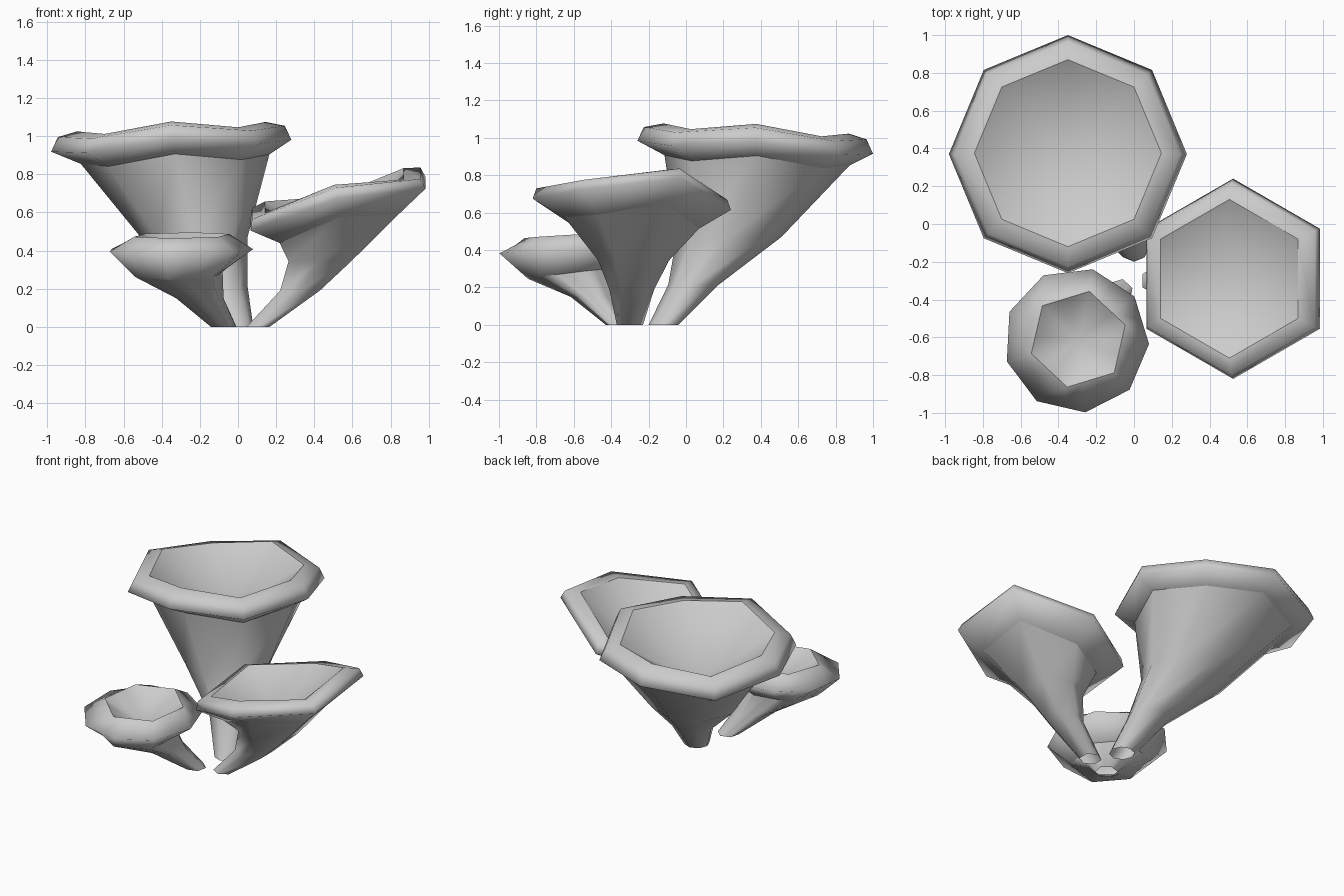
import bpy
import math

if "Cube" in bpy.data.objects:
    bpy.data.objects.remove(bpy.data.objects["Cube"])


def ring(c, r, sides, samples, phase, slope=(0, 0), wobble=0):
    """Points along a regular polygon, tilted by slope, alternately raised."""
    pts = []
    for i in range(samples):
        t = 2 * math.pi * i / samples
        step = 2 * math.pi / sides
        local = (t + 1e-6) % step - step / 2
        d = r * math.cos(step / 2) / math.cos(local)
        dx = d * math.cos(t + math.radians(phase))
        dy = d * math.sin(t + math.radians(phase))
        dz = slope[0] * dx + slope[1] * dy + wobble * math.cos(sides // 2 * t)
        pts.append((c[0] + dx, c[1] + dy, c[2] + dz))
    return pts


def loft(name, rings, tip=None):
    """Skin between rings, with an optional closing centre point."""
    n = len(rings[0])
    verts = [p for rg in rings for p in rg]
    faces = []
    for k in range(len(rings) - 1):
        for i in range(n):
            j = (i + 1) % n
            faces.append((k * n + i, k * n + j, (k + 1) * n + j, (k + 1) * n + i))
    if tip:
        verts.append(tip)
        faces += [(i, (i + 1) % n, n) for i in range(n)]
    mesh = bpy.data.meshes.new(name)
    mesh.from_pydata(verts, [], faces)
    for f in mesh.polygons:
        f.use_smooth = True
    obj = bpy.data.objects.new(name, mesh)
    bpy.context.collection.objects.link(obj)
    return obj


def mushroom(name, phase, samples, sides, stem, rim, slope, wobble, depth):
    """stem: (x, y, z, r, tilt share); rim: (x, y, z, r, polygon sides)."""
    stem_rings = [ring(s[:3], s[3], sides, samples, phase,
                       (slope[0] * s[4], slope[1] * s[4]),
                       wobble if s is stem[-1] else 0) for s in stem]
    rim_rings = [ring(q[:3], q[3], q[4], samples, phase, slope,
                      wobble if q[4] == sides else 0) for q in rim]
    loft(name + "_stem", stem_rings)
    loft(name + "_rim", [stem_rings[-1]] + rim_rings)
    x, y, z = rim[-1][:3]
    loft(name + "_bowl", [rim_rings[-1]], tip=(x, y, z - depth))


# Tall octagonal funnel
mushroom("large_cap", 90, 8, 8,
         [(0, -0.12, 0, 0.08, 0), (-0.085, 0.04, 0.215, 0.135, 0),
          (-0.23, 0.23, 0.47, 0.28, 0), (-0.33, 0.38, 0.86, 0.495, 1)],
         [(-0.35, 0.37, 0.93, 0.63, 8), (-0.35, 0.37, 1.005, 0.595, 8),
          (-0.35, 0.375, 1.03, 0.495, 8)],
         (0.05, -0.055), 0.02, 0.32)

# Tilted hexagonal funnel
mushroom("medium_cap", 90, 6, 6,
         [(0.105, -0.30, 0, 0.07, 0), (0.325, -0.29, 0.19, 0.12, 0),
          (0.43, -0.28, 0.345, 0.19, 0), (0.53, -0.29, 0.545, 0.36, 1)],
         [(0.525, -0.29, 0.645, 0.53, 6), (0.515, -0.29, 0.70, 0.51, 6),
          (0.505, -0.29, 0.715, 0.42, 6)],
         (0.24, 0.0), -0.03, 0.26)

# Low nine-sided cap with a hexagonal mouth
mushroom("small_cap", 77, 18, 6,
         [(-0.075, -0.36, 0, 0.07, 0), (-0.2, -0.49, 0.15, 0.13, 0),
          (-0.31, -0.61, 0.275, 0.24, 2)],
         [(-0.305, -0.615, 0.405, 0.385, 9), (-0.295, -0.61, 0.48, 0.26, 6)],
         (0.01, 0.06), 0.0, 0.16)
